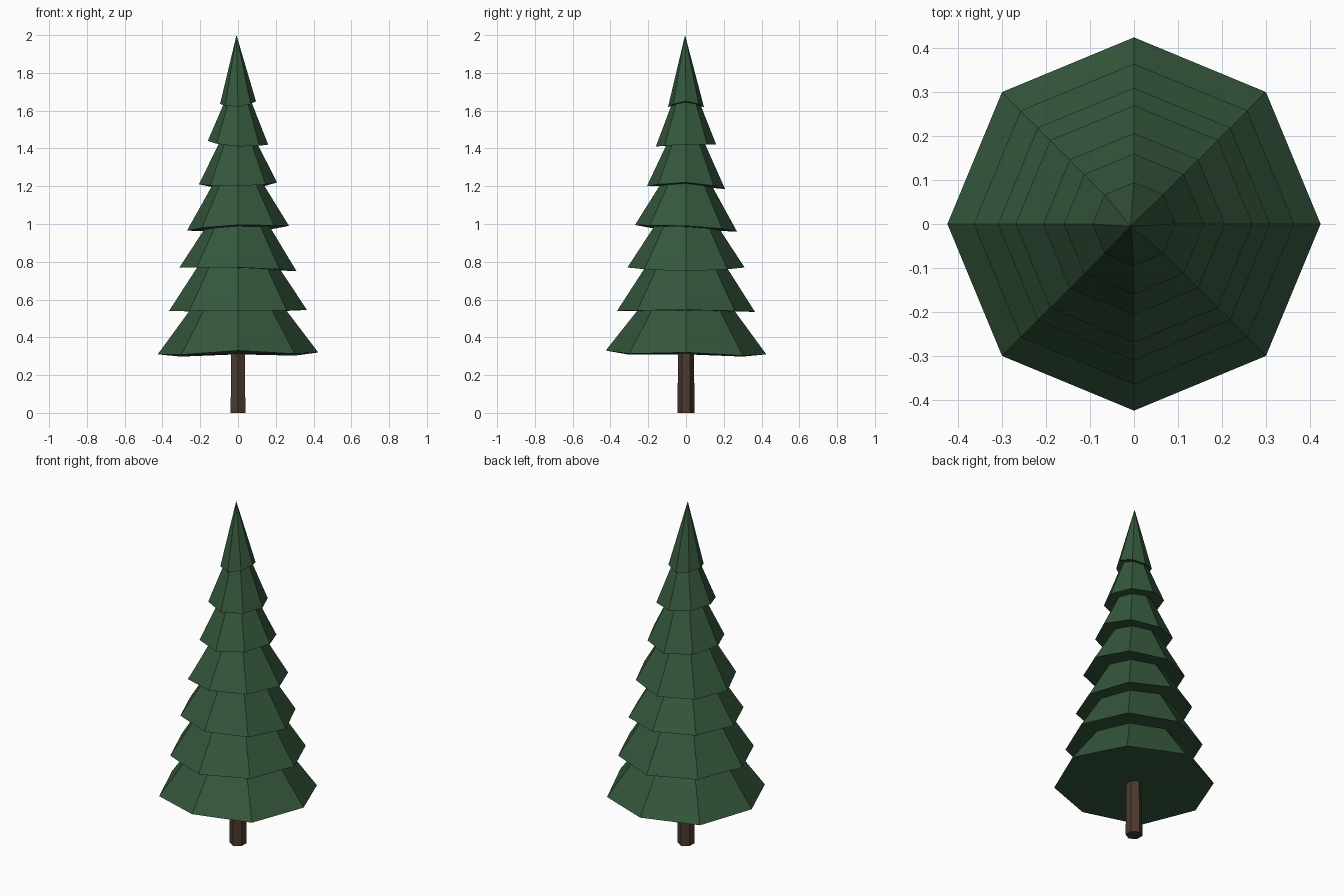
import bpy, bmesh
from math import cos, sin, pi

cube = bpy.data.objects.get("Cube")
if cube:
    bpy.data.objects.remove(cube, do_unlink=True)


def make_material(name, rgb):
    mat = bpy.data.materials.new(name)
    mat.use_nodes = True
    color = (*rgb, 1)
    mat.diffuse_color = color
    bsdf = mat.node_tree.nodes["Principled BSDF"]
    bsdf.inputs["Base Color"].default_value = color
    bsdf.inputs["Roughness"].default_value = 0.9
    return mat


def ring(bm, sides, radius, heights, turn=0):
    """Ring of vertices; heights gives z for each vertex."""
    return [bm.verts.new((radius * cos(turn + 2 * pi * i / sides),
                          radius * sin(turn + 2 * pi * i / sides), heights[i]))
            for i in range(sides)]


def bridge(bm, low, high):
    n = len(low)
    for i in range(n):
        j = (i + 1) % n
        bm.faces.new((low[i], low[j], high[j], high[i]))


def finish(bm, name, mat):
    bmesh.ops.recalc_face_normals(bm, faces=bm.faces)
    mesh = bpy.data.meshes.new(name)
    bm.to_mesh(mesh)
    bm.free()
    mesh.materials.append(mat)
    obj = bpy.data.objects.new(name, mesh)
    bpy.context.collection.objects.link(obj)
    return obj


green = make_material("needle green", (0.035, 0.095, 0.045))
brown = make_material("bark brown", (0.075, 0.042, 0.030))

# Trunk: slightly tapered hexagonal post
bm = bmesh.new()
foot = ring(bm, 6, 0.045, [0] * 6, pi / 2)
head = ring(bm, 6, 0.042, [0.36] * 6, pi / 2)
bridge(bm, foot, head)
bm.faces.new(foot)
bm.faces.new(head)
finish(bm, "trunk", brown)

# Branch tiers: rim radius, top radius, rim heights at left, back, right, front
tiers = [
    (0.425, 0.235, (0.32, 0.31, 0.31, 0.33)),
    (0.365, 0.20, (0.545, 0.535, 0.54, 0.54)),
    (0.31, 0.155, (0.75, 0.77, 0.77, 0.77)),
    (0.27, 0.12, (0.99, 0.96, 0.965, 0.995)),
    (0.207, 0.088, (1.22, 1.185, 1.21, 1.20)),
    (0.16, 0.065, (1.42, 1.42, 1.44, 1.41)),
    (0.095, 0, (1.65, 1.62, 1.635, 1.62)),
]
for n, (rim_r, top_r, quarter) in enumerate(tiers):
    # Corners between the four quarter heights; the lowest skirt droops there
    droop = 0.012 if n == 0 else 0
    heights = []
    for i in range(4):
        heights += [quarter[i], (quarter[i] + quarter[(i + 1) % 4]) / 2 - droop]

    bm = bmesh.new()
    rim = ring(bm, 8, rim_r, heights)
    hub = bm.verts.new((0, 0, sum(heights) / 8))
    for i in range(8):
        bm.faces.new((rim[(i + 1) % 8], rim[i], hub))
    if n + 1 < len(tiers):
        # Tuck the top just inside the tier above
        top_z = sum(tiers[n + 1][2]) / 4 + 0.03
        top = ring(bm, 8, top_r, [top_z] * 8)
        bridge(bm, rim, top)
        bm.faces.new(top)
    else:
        tip = bm.verts.new((-0.008, -0.005, 2))
        for i in range(8):
            bm.faces.new((rim[i], rim[(i + 1) % 8], tip))
    finish(bm, f"branch_tier_{n + 1}", green)
